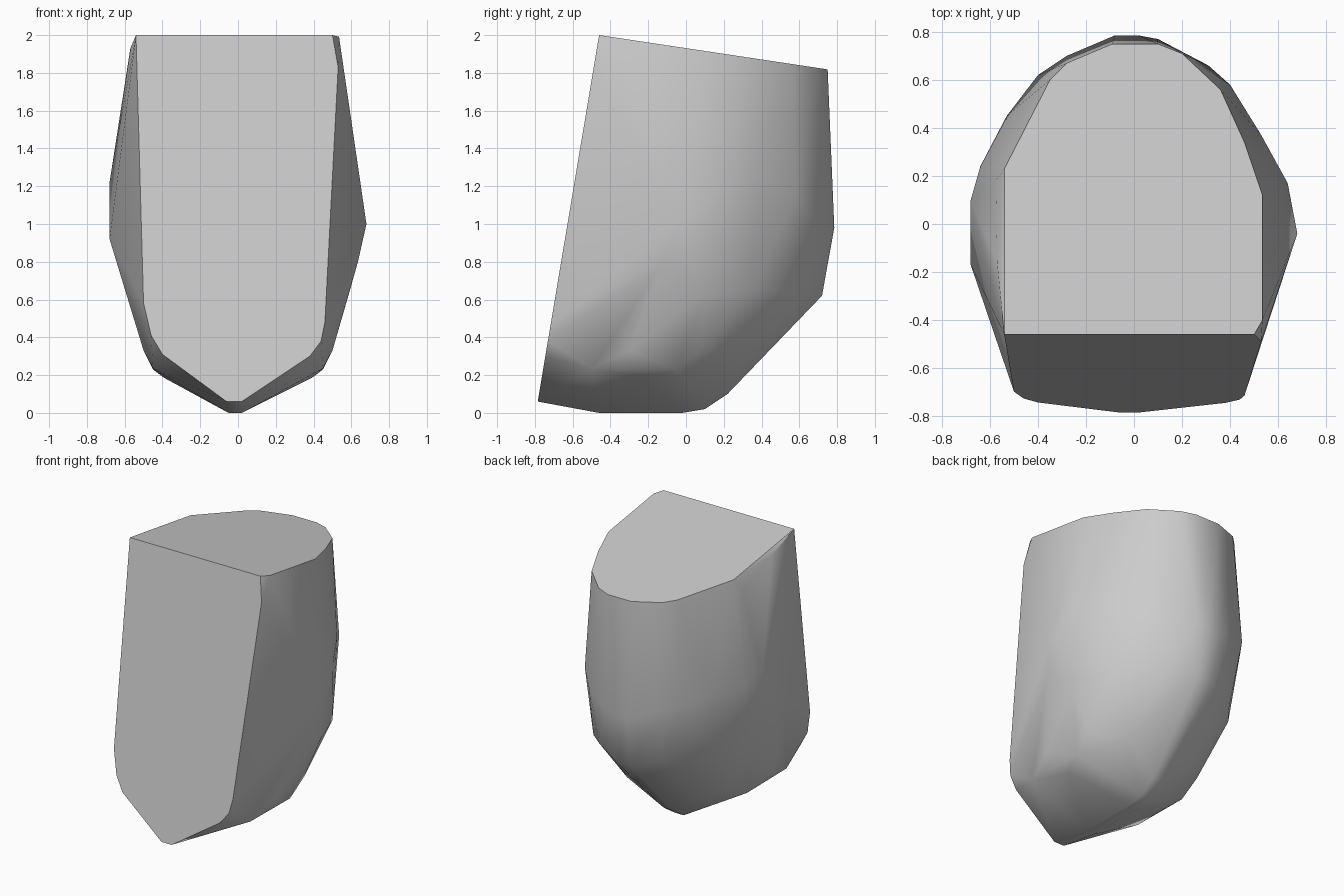
import bpy
import bmesh
import math

cube = bpy.data.objects.get("Cube")
if cube:
    bpy.data.objects.remove(cube, do_unlink=True)

# One plain grey material
grey = bpy.data.materials.new("stone grey")
grey.use_nodes = True
colour = (0.6, 0.6, 0.6, 1.0)
grey.diffuse_color = colour
grey.node_tree.nodes["Principled BSDF"].inputs["Base Color"].default_value = colour


def on_front(x, z):
    """Point on the slanted flat front."""
    return (x, -0.46 - (2 - z) * 0.1675, z)


def on_top(x, y):
    """Point on the sloping flat top."""
    return (x, y, 2 - (y + 0.46) * 0.15)


# Outline of the flat front (x, z)
front = [(-0.54, 2), (0.50, 2), (0.53, 1.83), (0.46, 0.48), (0.44, 0.38),
         (0.38, 0.30), (0.02, 0.06), (-0.06, 0.06), (-0.40, 0.31),
         (-0.46, 0.41), (-0.50, 0.58)]

# Outline of the flat top behind the front edge (x, y)
top = [(0.535, -0.40), (0.535, 0.12), (0.46, 0.34), (0.36, 0.56), (0.20, 0.71),
       (0.10, 0.75), (-0.09, 0.75), (-0.28, 0.67), (-0.35, 0.60), (-0.54, 0.23)]

# Widest belt, with the worn shoulder on the right side
belt = [(0.68, -0.04, 1.0), (0.64, 0.17, 1.18), (0.53, 0.37, 1.25),
        (0.40, 0.58, 1.15), (0.31, 0.66, 1.05), (0.10, 0.77, 1.0),
        (0.02, 0.785, 0.98), (-0.08, 0.785, 0.98), (-0.28, 0.70, 1.05),
        (-0.40, 0.62, 1.1), (-0.53, 0.45, 1.15), (-0.64, 0.24, 1.15),
        (-0.68, 0.10, 1.22), (-0.68, -0.17, 0.92), (-0.68, 0.06, 0.92),
        (-0.57, -0.16, 1.93), (-0.575, 0.18, 1.82)]

# Lower curve, given for the left side and mirrored
lower = [(0.635, -0.12, 0.80), (0.59, 0.10, 0.64), (0.50, 0.36, 0.65),
         (0.38, 0.51, 0.64), (0.25, 0.63, 0.66), (0.06, 0.72, 0.62),
         (0.50, -0.30, 0.33), (0.47, 0.08, 0.34), (0.28, 0.27, 0.27),
         (0.45, -0.50, 0.235), (0.45, -0.05, 0.23), (0.39, -0.20, 0.185)]
lower += [(-x, y, z) for x, y, z in lower]

# Narrow keel underneath
keel = [(x, y, z) for x in (-0.05, 0.02)
        for y, z in ((-0.46, 0), (-0.02, 0), (0.10, 0.02), (0.22, 0.10))]

points = [on_front(*p) for p in front] + [on_top(*p) for p in top]
points += belt + lower + keel

# Wrap the outlines in a faceted hull
bm = bmesh.new()
for p in points:
    bm.verts.new(p)
hull = bmesh.ops.convex_hull(bm, input=bm.verts[:])
spare = {g for g in hull["geom_interior"] + hull["geom_unused"]
         if isinstance(g, bmesh.types.BMVert)}
bmesh.ops.delete(bm, geom=list(spare), context="VERTS")
bmesh.ops.dissolve_limit(bm, angle_limit=math.radians(1),
                         verts=bm.verts[:], edges=bm.edges[:])
bmesh.ops.recalc_face_normals(bm, faces=bm.faces[:])

mesh = bpy.data.meshes.new("faceted_block")
bm.to_mesh(mesh)
bm.free()
mesh.materials.append(grey)
block = bpy.data.objects.new("faceted_block", mesh)
bpy.context.collection.objects.link(block)

# Soft shading over shallow facets, crisp rims
bpy.ops.object.select_all(action="DESELECT")
block.select_set(True)
bpy.context.view_layer.objects.active = block
bpy.ops.object.shade_smooth_by_angle(angle=math.radians(30))
